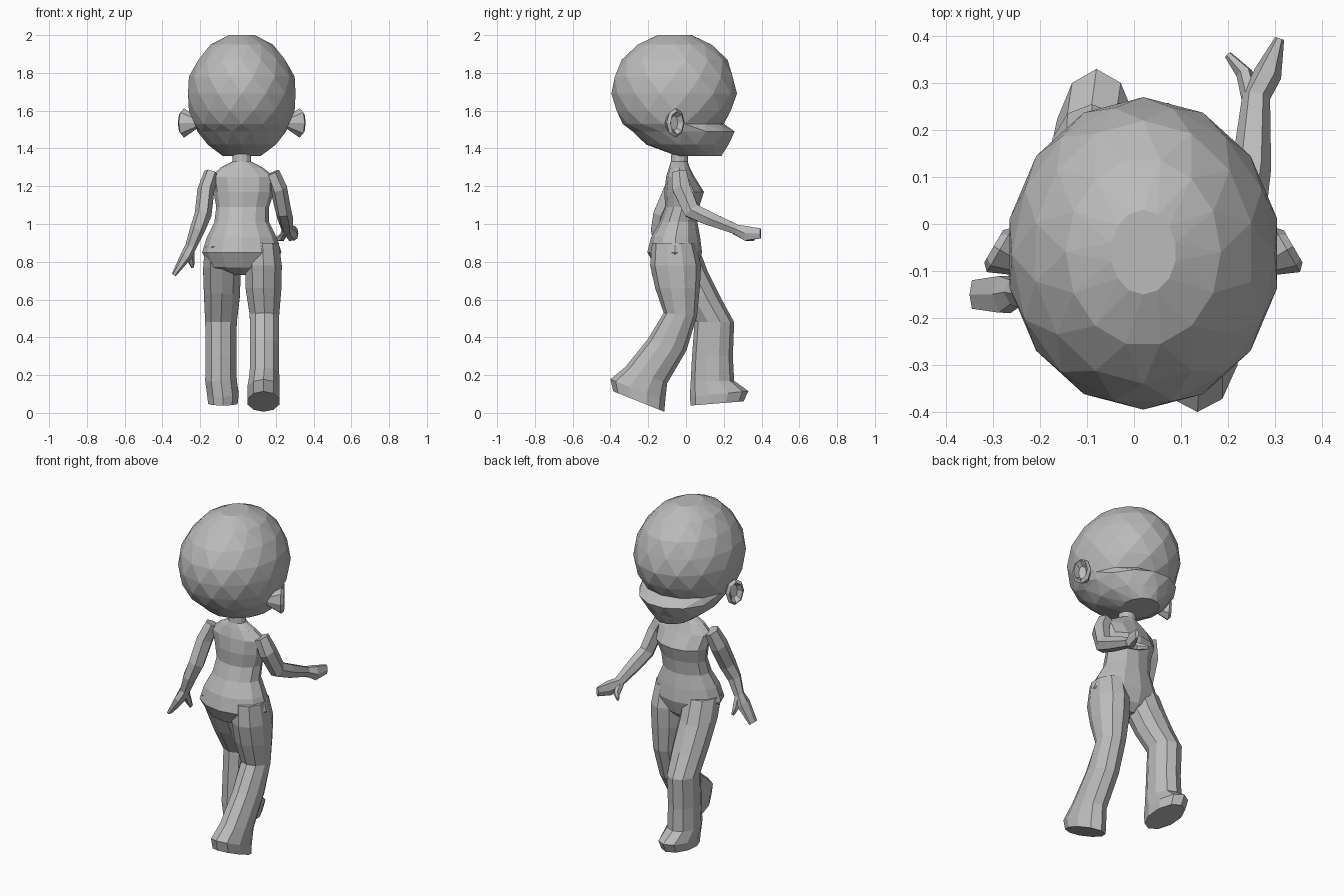
import bpy, bmesh, math
from mathutils import Vector, Matrix

cube = bpy.data.objects.get("Cube")
if cube:
    bpy.data.objects.remove(cube, do_unlink=True)

grey = bpy.data.materials.new("plain_grey")
grey.use_nodes = True
colour = (0.5, 0.5, 0.5, 1)
grey.diffuse_color = colour
grey.node_tree.nodes["Principled BSDF"].inputs["Base Color"].default_value = colour


def skin(name, loops, stagger=False):
    """Bridge a list of point loops, cap both ends, keep flat faces."""
    bm = bmesh.new()
    rows = [[bm.verts.new(p) for p in loop] for loop in loops]
    for k, (a, b) in enumerate(zip(rows, rows[1:])):
        n = len(a)
        for i in range(n):
            j = (i + 1) % n
            if not stagger:
                bm.faces.new((a[i], a[j], b[j], b[i]))
            elif k % 2 == 0:
                bm.faces.new((a[i], a[j], b[i]))
                bm.faces.new((a[j], b[j], b[i]))
            else:
                bm.faces.new((a[i], b[j], b[i]))
                bm.faces.new((a[i], a[j], b[j]))
    bm.faces.new(rows[0])
    bm.faces.new(rows[-1])
    bmesh.ops.recalc_face_normals(bm, faces=bm.faces)
    mesh = bpy.data.meshes.new(name)
    bm.to_mesh(mesh)
    bm.free()
    mesh.materials.append(grey)
    obj = bpy.data.objects.new(name, mesh)
    bpy.context.collection.objects.link(obj)
    return obj


def loft(name, rings, sides=10, stagger=False, matrix=Matrix()):
    """Rings are centre x, y, z, half width, half depth and slope along y."""
    loops = []
    for k, (cx, cy, cz, rx, ry, *slope) in enumerate(rings):
        tilt = slope[0] if slope else 0
        phase = 0.5 * (k % 2) if stagger else 0
        loop = []
        for i in range(sides):
            a = math.tau * (i + phase) / sides + math.pi / 2
            dy = ry * math.sin(a)
            loop.append(matrix @ Vector((cx + rx * math.cos(a), cy + dy, cz + tilt * dy)))
        loops.append(loop)
    return skin(name, loops, stagger)


def limb(name, path, sides=6):
    """Path points are x, y, z, radius across and radius along the other way."""
    pts = [Vector(p[:3]) for p in path]
    loops = []
    for k, p in enumerate(pts):
        t = (pts[min(k + 1, len(pts) - 1)] - pts[max(k - 1, 0)]).normalized()
        u = Vector((1, 0, 0))
        u = (u - t * u.dot(t)).normalized()
        v = t.cross(u)
        ru, rv = path[k][3:]
        loops.append([p + u * ru * math.cos(math.tau * i / sides)
                      + v * rv * math.sin(math.tau * i / sides) for i in range(sides)])
    return skin(name, loops)


# Head with overhanging brow and muzzle: height, back, face, half width
head = [(2.0, -.15, .03, .07), (1.95, -.26, .14, .165), (1.87, -.34, .22, .235),
        (1.78, -.385, .255, .28), (1.69, -.395, .27, .292), (1.60, -.375, .245, .28),
        (1.53, -.335, .2, .255), (1.49, -.29, .265, .235), (1.42, -.21, .225, .185),
        (1.36, -.05, .19, .10)]
loft("head", [(.02, (b + f) / 2, z, w, (f - b) / 2) for z, b, f, w in head], 14, True)

# Cupped ears, mirrored about the middle of the head
cup = [(0, 0, -.05, .03, .02), (0, 0, .03, .078, .055),
       (0, 0, .045, .062, .04), (0, 0, .015, .04, .022)]
axes = Matrix(((0, .5, .86, .28), (0, -.86, .5, -.07), (1, 0, 0, 1.535), (0, 0, 0, 1)))
for label, side in (("left", 1), ("right", -1)):
    place = Matrix.Translation((.02, 0, 0)) @ Matrix.Diagonal((side, 1, 1, 1)) @ axes
    loft(label + "_ear", cup, 8, matrix=place)

# Neck, chest, waist and hips
loft("torso", [
    (.02, -.03, 1.42, .045, .045), (.02, -.035, 1.33, .05, .045),
    (.02, -.035, 1.30, .11, .055), (.025, -.03, 1.25, .17, .075),
    (.03, -.01, 1.17, .16, .105), (.025, -.02, 1.09, .14, .09),
    (.02, -.04, 1.01, .145, .1), (.02, -.055, .93, .185, .13),
    (.02, -.06, .85, .21, .145), (.02, -.05, .77, .17, .11),
    (.02, -.03, .73, .05, .05)], 12)

# Trailing leg, heel lifted
loft("left_leg", [
    (.13, -.065, .90, .09, .115), (.135, -.055, .78, .102, .135),
    (.135, -.045, .66, .1, .118), (.14, -.03, .52, .082, .088, -.1),
    (.14, -.10, .36, .08, .102, -.3), (.14, -.21, .2, .082, .11, -.4),
    (.135, -.255, .12, .09, .145, -.4), (.135, -.25, .06, .088, .135, -.4)])

# Leading leg
loft("right_leg", [
    (-.08, -.05, .88, .1, .115), (-.085, 0, .76, .105, .115, -.1),
    (-.085, .07, .62, .1, .115, -.1), (-.09, .15, .48, .088, .105),
    (-.09, .14, .3, .085, .108), (-.09, .14, .17, .088, .115),
    (-.08, .175, .1, .088, .155, .1), (-.08, .165, .05, .082, .14, .08)])

# Arm reaching forward
limb("left_arm", [
    (.18, -.035, 1.27, .04, .045), (.215, -.025, 1.19, .045, .055),
    (.24, .03, 1.07, .042, .05), (.25, .12, 1.03, .042, .042),
    (.26, .27, .97, .03, .03), (.285, .32, .95, .03, .045),
    (.31, .395, .95, .01, .03)])
limb("left_thumb", [(.25, .26, .965, .02, .025), (.235, .32, .93, .018, .022),
                    (.2, .36, .92, .008, .01)])

# Arm hanging back
limb("right_arm", [
    (-.14, -.04, 1.27, .04, .045), (-.17, -.07, 1.18, .045, .055),
    (-.185, -.13, 1.05, .045, .05), (-.215, -.15, .97, .04, .04),
    (-.25, -.145, .88, .03, .03), (-.275, -.15, .83, .03, .045),
    (-.34, -.15, .73, .012, .035)])
limb("right_thumb", [(-.25, -.14, .87, .02, .025), (-.25, -.115, .81, .02, .02),
                     (-.24, -.1, .77, .008, .012)])
